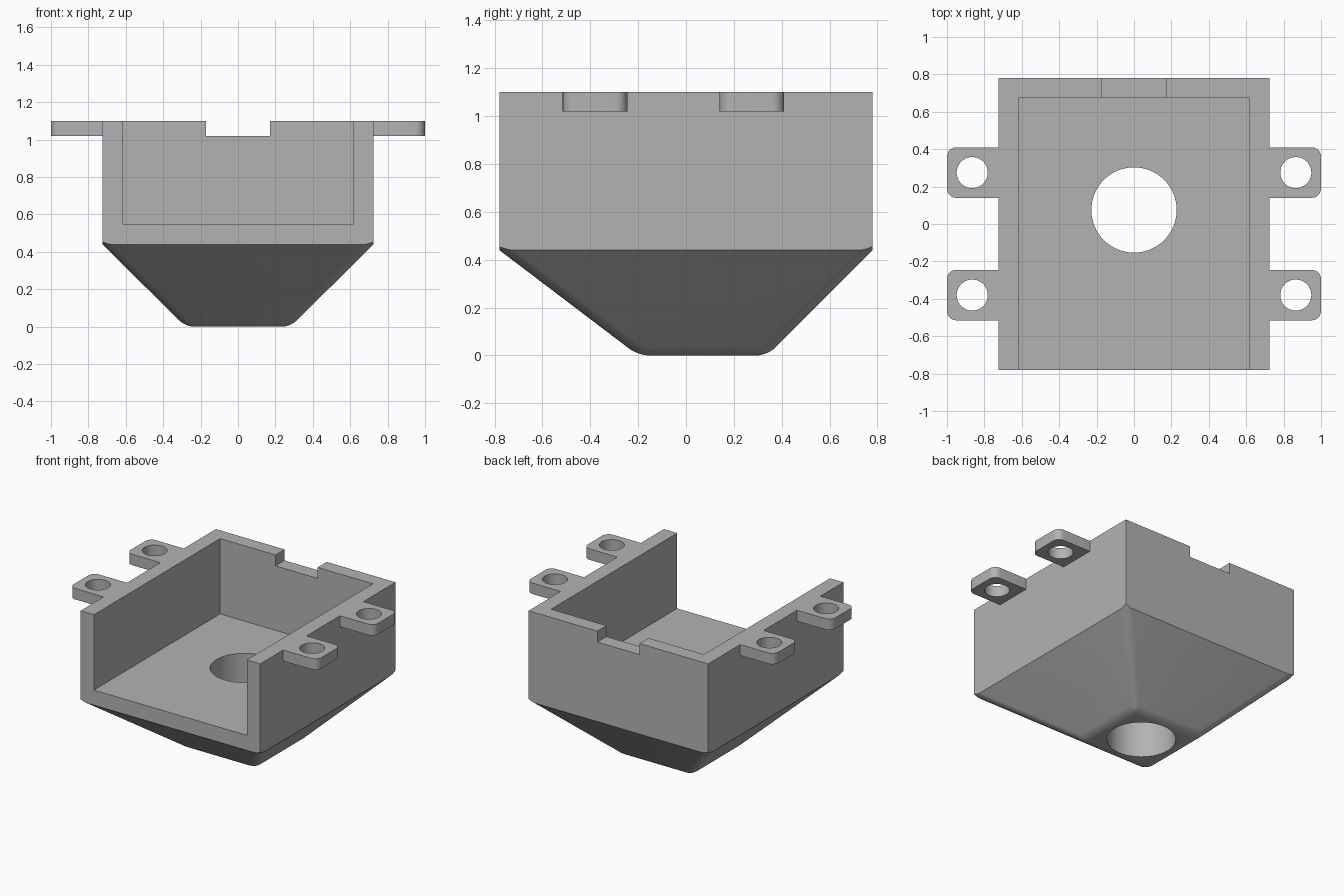
import bpy, bmesh, math

cube = bpy.data.objects.get("Cube")
if cube:
    bpy.data.objects.remove(cube, do_unlink=True)

grey = bpy.data.materials.new("plain grey")
grey.use_nodes = True
colour = (0.45, 0.45, 0.45, 1)
grey.diffuse_color = colour
grey.node_tree.nodes["Principled BSDF"].inputs["Base Color"].default_value = colour


def add(name, bm):
    bmesh.ops.recalc_face_normals(bm, faces=bm.faces[:])
    mesh = bpy.data.meshes.new(name)
    bm.to_mesh(mesh)
    bm.free()
    mesh.materials.append(grey)
    ob = bpy.data.objects.new(name, mesh)
    bpy.context.collection.objects.link(ob)
    return ob


def loft(bottom, top):
    """Solid between two rectangles, each given as x0, x1, y0, y1, z."""
    bm = bmesh.new()
    rings = []
    for x0, x1, y0, y1, z in (bottom, top):
        corners = ((x0, y0), (x1, y0), (x1, y1), (x0, y1))
        rings.append([bm.verts.new((x, y, z)) for x, y in corners])
    low, high = rings
    bm.faces.new(low[::-1])
    bm.faces.new(high)
    for i in range(4):
        j = (i + 1) % 4
        bm.faces.new((low[i], low[j], high[j], high[i]))
    bm.normal_update()
    return bm


def box(name, x0, x1, y0, y1, z0, z1):
    return add(name, loft((x0, x1, y0, y1, z0), (x0, x1, y0, y1, z1)))


def drill(name, x, y, z0, z1, radius):
    bm = bmesh.new()
    bmesh.ops.create_cone(bm, cap_ends=True, segments=64, radius1=radius,
                          radius2=radius, depth=z1 - z0)
    bmesh.ops.translate(bm, verts=bm.verts, vec=(x, y, (z0 + z1) / 2))
    return add(name, bm)


def combine(target, tool, operation):
    mod = target.modifiers.new(tool.name, "BOOLEAN")
    mod.operation, mod.object, mod.solver = operation, tool, "EXACT"
    tool.hide_render = True
    bpy.context.view_layer.objects.active = target
    bpy.ops.object.modifier_apply(modifier=mod.name)
    bpy.data.objects.remove(tool, do_unlink=True)


HALF_X, HALF_Y, TOP, SHOULDER, LEDGE = 0.725, 0.78, 1.10, 0.44, 1.02

# Square block, trimmed below by a tapered hopper with rounded edges
housing = box("housing", -HALF_X, HALF_X, -HALF_Y, HALF_Y, 0, TOP)
foot_x, foot_front, foot_back = 0.28, -0.20, 0.34
k = 3.0  # the taper is carried on past the block top
wide = foot_x + k * (HALF_X - foot_x)
bm = loft((-foot_x, foot_x, foot_front, foot_back, 0),
          (-wide, wide, foot_front + k * (-HALF_Y - foot_front),
           foot_back + k * (HALF_Y - foot_back), k * SHOULDER))
rounded = [e for e in bm.edges if min(v.co.z for v in e.verts) < 0.01]
bmesh.ops.bevel(bm, geom=rounded, offset=0.045, offset_type="OFFSET",
                segments=8, profile=0.5, affect="EDGES")
combine(housing, add("taper", bm), "INTERSECT")

# Mounting lugs: rounded outer corners and a screw hole
for side in (-1, 1):
    for y0, y1 in ((-0.515, -0.245), (0.14, 0.41)):
        inner, outer = sorted((side * 0.68, side))
        bm = loft((inner, outer, y0, y1, LEDGE), (inner, outer, y0, y1, TOP))
        corners = [e for e in bm.edges
                   if all(abs(v.co.x) > 0.99 for v in e.verts)
                   and abs(e.verts[0].co.z - e.verts[1].co.z) > 0.01]
        bmesh.ops.bevel(bm, geom=corners, offset=0.05, segments=8,
                        profile=0.5, affect="EDGES")
        lug = add("lug", bm)
        hole = drill("screw_hole", side * 0.865, (y0 + y1) / 2, 0.9, 1.2, 0.083)
        combine(lug, hole, "DIFFERENCE")
        combine(housing, lug, "UNION")

# Open-fronted pocket, notch in the back wall, round hole in the floor
combine(housing, box("pocket", -0.617, 0.617, -1, 0.675, 0.55, 1.3), "DIFFERENCE")
combine(housing, box("notch", -0.17, 0.17, 0.6, 1, LEDGE, 1.3), "DIFFERENCE")
combine(housing, drill("floor_hole", 0, 0.075, -0.2, 0.8, 0.228), "DIFFERENCE")

# Smooth the rounded areas, keep the real edges sharp
bpy.ops.object.select_all(action="DESELECT")
housing.select_set(True)
bpy.context.view_layer.objects.active = housing
bpy.ops.object.shade_smooth_by_angle(angle=math.radians(25))
